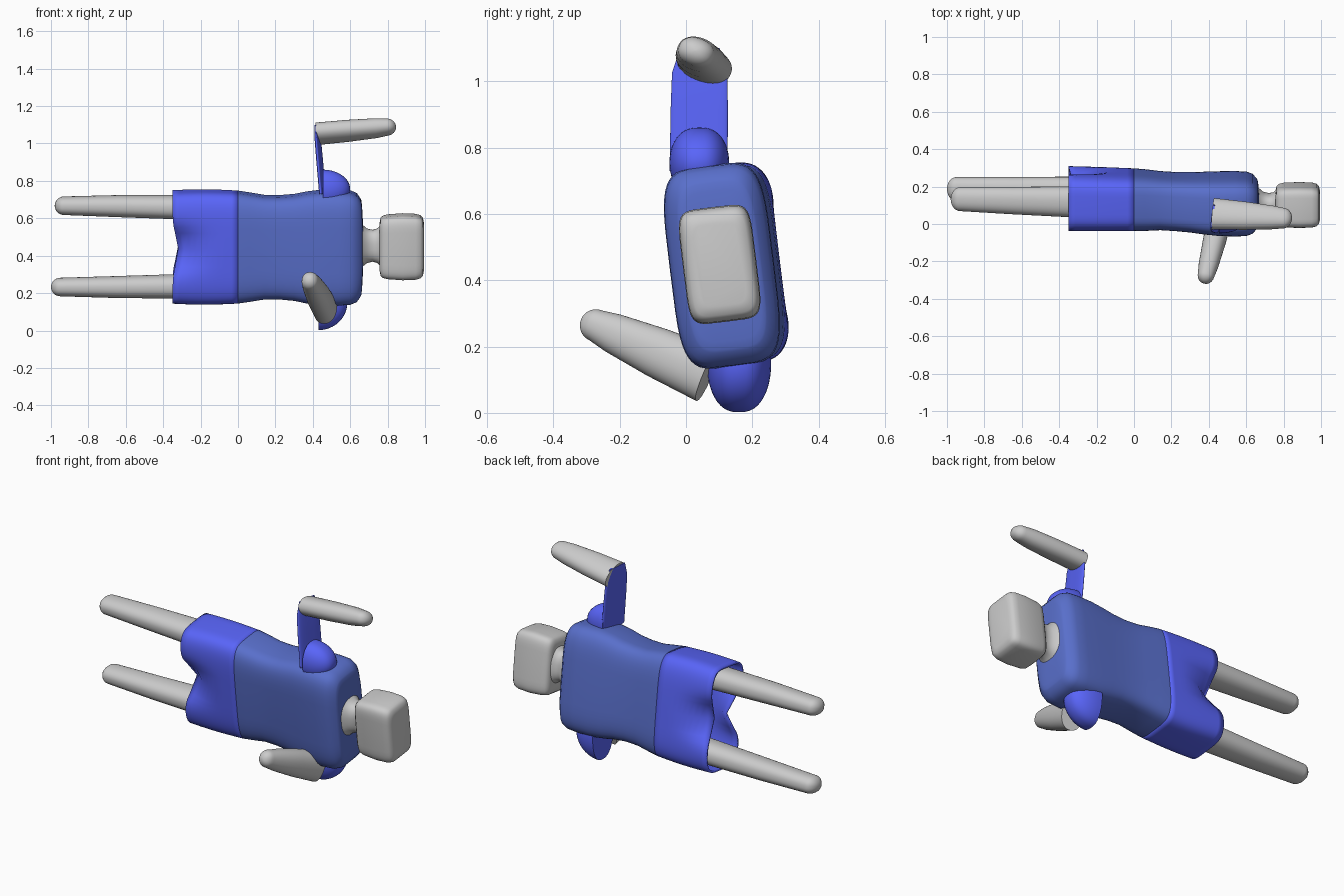
import bpy, bmesh, math
from mathutils import Matrix, Vector

if "Cube" in bpy.data.objects:
    bpy.data.objects.remove(bpy.data.objects["Cube"])

SHIRT = bpy.data.materials.new("shirt_blue")
SHIRT.diffuse_color = (0.10, 0.16, 0.60, 1)
SHIRT.use_nodes = True
SHIRT.node_tree.nodes["Principled BSDF"].inputs["Base Color"].default_value = SHIRT.diffuse_color
CLOTH = bpy.data.materials.new("bright_blue")
CLOTH.diffuse_color = (0.10, 0.13, 0.95, 1)
CLOTH.use_nodes = True
CLOTH.node_tree.nodes["Principled BSDF"].inputs["Base Color"].default_value = CLOTH.diffuse_color

# The body lies on its side along x, rolled slightly about its own axis
BODY = Matrix.Translation((0, 0.12, 0.445)) @ Matrix.Rotation(math.radians(7), 4, 'X')


def finish(name, bm, mat, matrix):
    bmesh.ops.recalc_face_normals(bm, faces=bm.faces)
    me = bpy.data.meshes.new(name)
    bm.to_mesh(me)
    bm.free()
    me.transform(matrix)
    ob = bpy.data.objects.new(name, me)
    bpy.context.collection.objects.link(ob)
    if mat:
        me.materials.append(mat)
    bpy.ops.object.select_all(action='DESELECT')
    ob.select_set(True)
    bpy.context.view_layer.objects.active = ob
    bpy.ops.object.shade_smooth_by_angle(angle=math.radians(50))
    return ob


def sgnpow(v, p):
    return math.copysign(abs(v) ** p, v)


def rounded(st, depth, steps=6):
    """Add shrinking stations that round off the last end of a tube."""
    x, hy, hz, cy, cz = st[-1]
    out = list(st)
    for i in range(1, steps + 1):
        a = math.pi / 2 * i / steps * 0.97
        out.append((x + depth * math.sin(a), hy * math.cos(a), hz * math.cos(a), cy, cz))
    return out


def tube(name, stations, matrix, mat=None, power=2, caps=(True, True), warp=None, seg=48):
    """Loft superellipse rings (x, half_y, half_z, centre_y, centre_z) along local x."""
    bm = bmesh.new()
    rings = []
    for x, hy, hz, cy, cz in stations:
        ring = []
        for i in range(seg):
            a = 2 * math.pi * i / seg
            p = Vector((x, cy + hy * sgnpow(math.cos(a), 2 / power),
                        cz + hz * sgnpow(math.sin(a), 2 / power)))
            ring.append(bm.verts.new(warp(p) if warp else p))
        rings.append(ring)
    for r, s in zip(rings, rings[1:]):
        for i in range(seg):
            j = (i + 1) % seg
            bm.faces.new((r[i], r[j], s[j], s[i]))
    for use, ring in zip(caps, (rings[0], rings[-1])):
        if use:
            bm.faces.new(ring)
    return finish(name, bm, mat, matrix)


def aim(start, end, roll=0):
    d = Vector(end) - Vector(start)
    return (Matrix.Translation(start) @ d.to_track_quat('X', 'Z').to_matrix().to_4x4()
            @ Matrix.Rotation(math.radians(roll), 4, 'X')), d.length


def dome(name, centre, radii, drop):
    """Half of a boxy ellipsoid, cut flat on its -x side."""
    bm = bmesh.new()
    bmesh.ops.create_uvsphere(bm, u_segments=40, v_segments=24, radius=1)
    for v in bm.verts:
        v.co = Vector((v.co.x * radii[0], sgnpow(v.co.y, 0.8) * radii[1], v.co.z * radii[2]))
    cut = bmesh.ops.bisect_plane(bm, geom=bm.verts[:] + bm.edges[:] + bm.faces[:],
                                 plane_co=(0, 0, 0), plane_no=(-1, 0, drop), clear_outer=True)
    edges = [e for e in cut['geom_cut'] if isinstance(e, bmesh.types.BMEdge)]
    bmesh.ops.holes_fill(bm, edges=edges)
    finish(name, bm, CLOTH, Matrix.Translation(centre))


# Shirt torso
tube("torso", rounded([
    (0.00, 0.150, 0.298, 0.010, 0), (0.06, 0.148, 0.289, 0.008, 0),
    (0.14, 0.142, 0.276, 0.005, 0), (0.22, 0.142, 0.275, 0.000, 0),
    (0.30, 0.145, 0.282, -0.004, 0), (0.37, 0.150, 0.296, -0.008, 0),
    (0.45, 0.155, 0.306, -0.011, 0), (0.54, 0.157, 0.306, -0.012, 0),
    (0.60, 0.155, 0.302, -0.012, 0), (0.635, 0.143, 0.288, -0.012, 0),
    (0.655, 0.120, 0.260, -0.012, 0)], 0.015), BODY, SHIRT, power=4.5, caps=(False, True))


# Shorts: open hem, pinched between the legs
def pinch(p):
    t = min(1, max(0, (-p.x - 0.08) / 0.26))
    g = math.exp(-(p.z / 0.10) ** 2)
    p.y = 0.012 + (p.y - 0.012) * (1 - 0.62 * t * t * g)
    p.x += 0.03 * t * g
    return p


shorts = tube("shorts", [(-0.35 * k / 10, 0.150 + 0.0008 * k, 0.298 + 0.006 * math.sin(k / 10 * 3),
                          0.010 + 0.0006 * k, 0) for k in range(11)],
              BODY, CLOTH, power=4.5, caps=(False, False), warp=pinch, seg=96)
solid = shorts.modifiers.new("cloth_thickness", 'SOLIDIFY')
solid.thickness = 0.012
solid.offset = -1

# Neck flaring into the shirt and the head
tube("neck", [(0.64, 0.11, 0.14, -0.015, 0.01), (0.67, 0.085, 0.108, -0.015, 0.01),
              (0.69, 0.068, 0.092, -0.015, 0.01), (0.72, 0.060, 0.085, -0.015, 0.01),
              (0.745, 0.064, 0.092, -0.015, 0.01), (0.775, 0.09, 0.12, -0.015, 0.01)],
     BODY, power=2.5)

# Boxy head
tube("head", [(0.757, 0.070, 0.125, -0.018, 0.005), (0.762, 0.090, 0.150, -0.018, 0.005),
              (0.775, 0.102, 0.162, -0.018, 0.005), (0.80, 0.108, 0.168, -0.018, 0.005),
              (0.88, 0.111, 0.174, -0.018, 0.005), (0.95, 0.109, 0.171, -0.018, 0.005),
              (0.975, 0.103, 0.164, -0.018, 0.005), (0.988, 0.092, 0.152, -0.018, 0.005),
              (0.994, 0.070, 0.125, -0.018, 0.005)], BODY, power=6)

# Legs
for name, side, tip in (("upper_leg", 1, -0.98), ("lower_leg", -1, -1.0)):
    legs = rounded([(0.12, 0.086, 0.068, 0.02, side * 0.21), (0.35, 0.082, 0.064, 0.025, side * 0.214),
                    (0.65, 0.073, 0.058, 0.032, side * 0.218),
                    (-tip - 0.05, 0.064, 0.049, 0.040, side * 0.219)], 0.05)
    tube(name, [(-x, *r) for x, *r in legs], BODY, power=2.3)

# Shoulders
dome("upper_shoulder", (0.455, 0.04, 0.755), (0.145, 0.09, 0.105), 0)
dome("lower_shoulder", (0.43, 0.16, 0.15), (0.155, 0.097, 0.148), 0)

# Flat sleeve on the raised arm
m, n = aim((0.452, 0.038, 0.73), (0.420, 0.042, 1.10))
tube("raised_sleeve", [(0, 0.088, 0.012, 0, 0), (n * 0.5, 0.087, 0.012, 0, 0),
                       (n * 0.8, 0.084, 0.011, 0, 0), (n, 0.06, 0.006, 0, 0)], m, CLOTH, power=3)

# Forearms
m, n = aim((0.422, 0.055, 1.052), (0.845, 0.028, 1.092), -20)
tube("raised_forearm", rounded([(0, 0.086, 0.054, 0, 0), (n * 0.4, 0.077, 0.054, 0, 0),
                                (n * 0.75, 0.064, 0.050, 0, 0), (n - 0.05, 0.056, 0.043, 0, 0)], 0.05),
     m, power=2.2)
m, n = aim((0.468, 0.065, 0.115), (0.375, -0.315, 0.283))
tube("lower_forearm", rounded([(0, 0.062, 0.086, 0, 0), (n * 0.4, 0.062, 0.076, 0, 0),
                               (n * 0.75, 0.053, 0.060, 0, 0), (n - 0.05, 0.045, 0.049, 0, 0)], 0.05),
     m, power=2.2)
